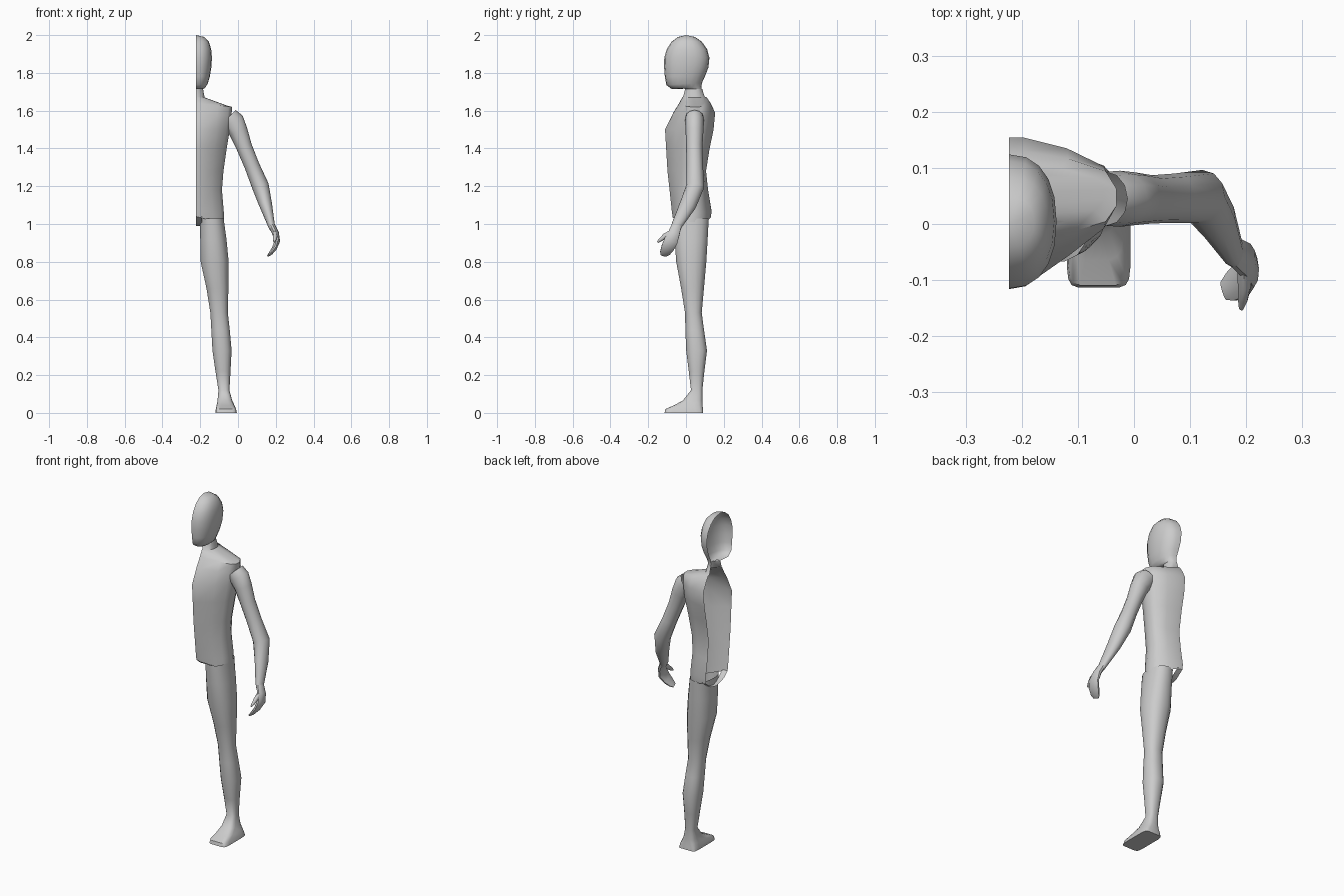
import bpy, bmesh, math
from mathutils import Vector

CUT = -0.223  # open plane of the half figure


def loft(name, rings, closed, cap_start=False, cap_end=False):
    """Skin a list of equal-length point rings into one smooth object."""
    bm = bmesh.new()
    rows = [[bm.verts.new(p) for p in r] for r in rings]
    n = len(rows[0])
    for a, b in zip(rows, rows[1:]):
        for i in range(n if closed else n - 1):
            j = (i + 1) % n
            bm.faces.new((a[i], a[j], b[j], b[i]))
    if cap_start:
        bm.faces.new(rows[0])
    if cap_end:
        bm.faces.new(rows[-1])
    bmesh.ops.remove_doubles(bm, verts=bm.verts, dist=0.0002)
    bmesh.ops.recalc_face_normals(bm, faces=bm.faces)
    me = bpy.data.meshes.new(name)
    bm.to_mesh(me)
    bm.free()
    ob = bpy.data.objects.new(name, me)
    bpy.context.collection.objects.link(ob)
    bpy.ops.object.select_all(action='DESELECT')
    ob.select_set(True)
    bpy.context.view_layer.objects.active = ob
    bpy.ops.object.shade_smooth_by_angle(angle=math.radians(50))
    return ob


def power(v, p):
    return math.copysign(abs(v) ** (2 / p), v)


def mix(a, b, t):
    return a + (b - a) * t


def torso_ring(z, drop, w, yf, yb, sf, sb):
    """Half section: front centre, round the flat side, to back centre."""
    pts = [(0, yf), (.16, yf), (.6, mix(yf, sf, .5)), (.9, mix(yf, sf, .88)),
           (1, mix(sf, sb, .3)), (1, mix(sf, sb, .7)),
           (.9, mix(yb, sb, .8)), (.55, mix(yb, sb, .3)), (.14, yb), (0, yb)]
    return [(CUT + w * u, y, z - drop * u) for u, y in pts]


def head_ring(z, tilt, w, yf, yb, n=10):
    pts = []
    for i in range(n + 1):
        a = math.pi * i / n
        c = power(math.cos(a), 2.3)
        y = (yf + yb) / 2 - c * (yb - yf) / 2
        pts.append((CUT + w * power(math.sin(a), 2.3), y, z + tilt * c))
    return pts


def flat_ring(z, x0, x1, y0, y1, p=2.3, n=16):
    pts = []
    for i in range(n):
        a = 2 * math.pi * (i + .5) / n
        pts.append(((x0 + x1) / 2 + power(math.cos(a), p) * (x1 - x0) / 2,
                    (y0 + y1) / 2 + power(math.sin(a), p) * (y1 - y0) / 2, z))
    return pts


def limb(name, path, n=10, **caps):
    """Tube along (x, y, z, side radius, depth radius)."""
    c = [Vector(p[:3]) for p in path]
    rings = []
    for i, p in enumerate(path):
        t = c[min(i + 1, len(c) - 1)] - c[max(i - 1, 0)]
        u = Vector((-t.z, 0, t.x)).normalized()
        v = t.cross(u).normalized()
        rings.append([c[i] + u * math.cos(2 * math.pi * k / n) * p[3]
                      + v * math.sin(2 * math.pi * k / n) * p[4] for k in range(n)])
    return loft(name, rings, True, **caps)


# torso with shoulder slope and neck
loft("torso", [torso_ring(*r) for r in [
    (1.04, .04, .150, -.070, .132, -.01, .07),
    (1.07, .01, .148, -.075, .135, -.01, .075),
    (1.18, 0, .138, -.087, .117, -.01, .07),
    (1.28, 0, .146, -.098, .106, -.01, .07),
    (1.40, 0, .163, -.105, .125, -.005, .08),
    (1.50, 0, .180, -.111, .146, 0, .09),
    (1.59, .02, .188, -.067, .154, 0, .09),
    (1.64, .02, .192, -.036, .130, .01, .085),
    (1.67, .045, .170, -.020, .110, .03, .075),
    (1.675, .005, .046, -.015, .098, .02, .07),
    (1.715, 0, .038, -.004, .086, .02, .06)]], False)

# crotch strip
loft("crotch", [[(x, y, z) for y, z in
                 [(-.070, 1.04), (-.035, 1.01), (.03, .99), (.08, 1.0), (.132, 1.04)]]
                for x in (CUT, -.19)], False)

# hollow half head
loft("head", [head_ring(*r) for r in [
    (1.713, .004, .036, -.004, .084),
    (1.722, -.008, .050, -.075, .082),
    (1.742, -.006, .062, -.104, .085),
    (1.78, 0, .074, -.112, .100),
    (1.83, 0, .082, -.116, .119),
    (1.88, 0, .085, -.115, .124),
    (1.925, 0, .081, -.102, .112),
    (1.965, 0, .069, -.076, .084),
    (1.99, 0, .045, -.042, .048),
    (2.0, 0, 0, 0, 0)]], False)

# leg and foot
loft("leg", [flat_ring(*r) for r in [
    (1.03, -.202, -.075, -.068, .122),
    (.92, -.201, -.060, -.062, .116),
    (.80, -.199, -.048, -.053, .109),
    (.66, -.168, -.050, -.027, .096),
    (.53, -.147, -.053, -.006, .084),
    (.44, -.142, -.043, -.004, .096),
    (.33, -.136, -.033, .000, .112),
    (.22, -.120, -.039, .014, .098),
    (.12, -.104, -.045, .026, .087, 2.8),
    (.065, -.109, -.030, -.018, .088, 3.2),
    (.040, -.114, -.018, -.065, .089, 4),
    (.020, -.118, -.010, -.110, .090, 6),
    (0, -.120, -.006, -.114, .091, 7)]], True, cap_end=True)

# arm
limb("arm", [
    (-.050, .045, 1.565, .054, .048),
    (-.025, .045, 1.54, .060, .050),
    (.002, .045, 1.49, .050, .047),
    (.032, .044, 1.41, .042, .043),
    (.073, .046, 1.31, .040, .044),
    (.119, .049, 1.20, .045, .048),
    (.147, .010, 1.10, .034, .044),
    (.176, -.048, .995, .019, .029),
    (.184, -.054, .975, .017, .027)], n=12)

# curled hand
limb("hand", [
    (.180, -.050, .99, .017, .027),
    (.199, -.064, .95, .018, .032),
    (.208, -.080, .91, .015, .038),
    (.193, -.098, .872, .013, .036),
    (.173, -.112, .845, .010, .028),
    (.160, -.119, .833, .005, .018)], cap_end=True)

# thumb
limb("thumb", [
    (.196, -.075, .955, .012, .016),
    (.197, -.110, .937, .012, .014),
    (.194, -.135, .917, .009, .010),
    (.191, -.151, .904, .004, .005)], n=8, cap_end=True)
